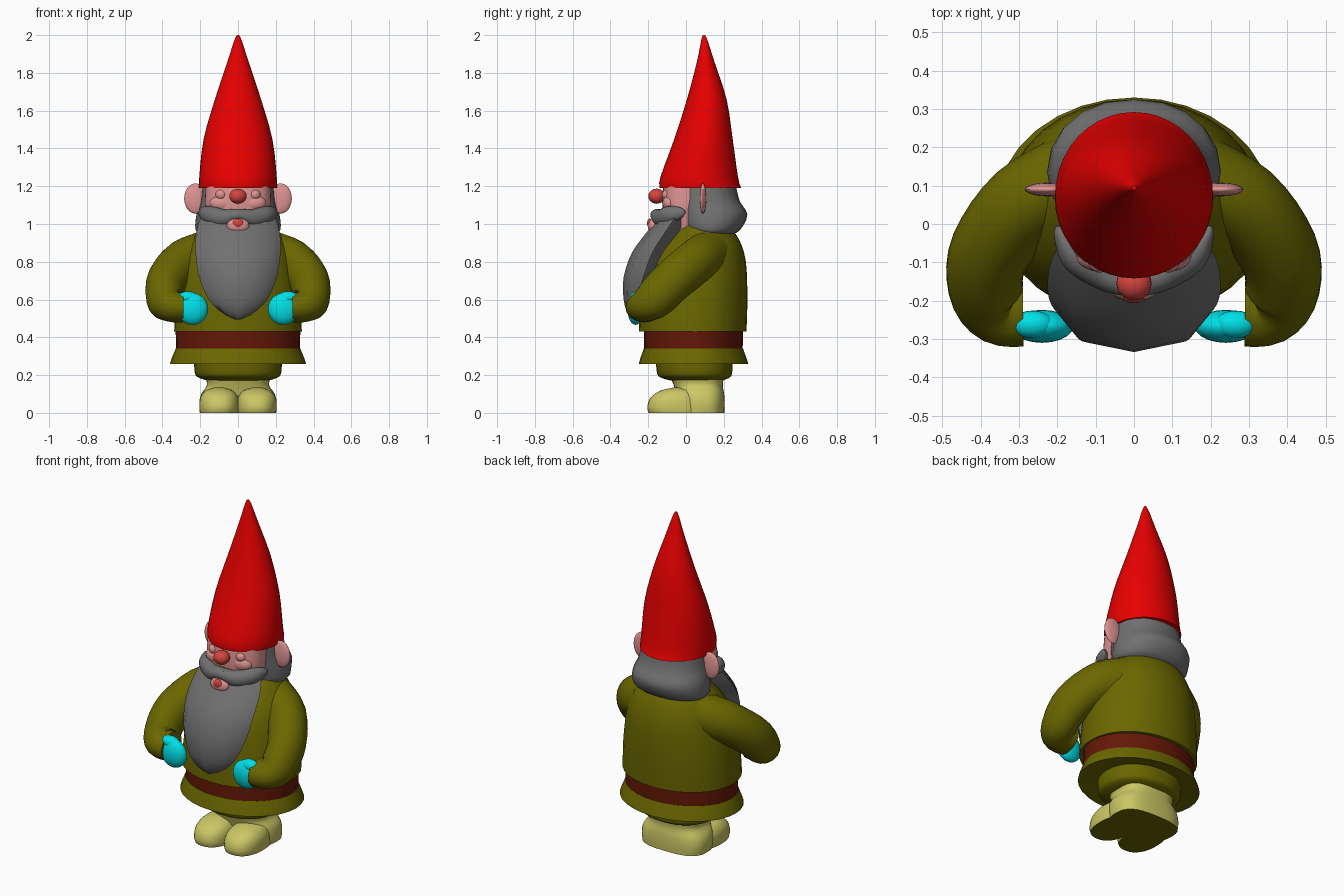
import bpy, bmesh, math
from mathutils import Vector

if "Cube" in bpy.data.objects:
    bpy.data.objects.remove(bpy.data.objects["Cube"])


def material(name, rgb):
    m = bpy.data.materials.new(name)
    m.diffuse_color = (*rgb, 1)
    m.use_nodes = True
    m.node_tree.nodes["Principled BSDF"].inputs["Base Color"].default_value = m.diffuse_color
    return m


RED = material("hat red", (0.80, 0.0, 0.0))
OLIVE = material("olive cloth", (0.145, 0.135, 0.0))
GREY = material("grey hair", (0.165, 0.165, 0.165))
SKIN = material("pink skin", (0.74, 0.30, 0.29))
ROSE = material("rosy red", (0.66, 0.06, 0.05))
BROWN = material("belt brown", (0.13, 0.009, 0.002))
CYAN = material("cyan mitten", (0.0, 0.74, 0.80))
KHAKI = material("khaki boot", (0.60, 0.57, 0.13))


def spline(rows, steps):
    """Catmull-Rom interpolation of rows of numbers."""
    out = []
    for i in range(len(rows) - 1):
        a, b, c, d = (rows[max(i - 1, 0)], rows[i], rows[i + 1],
                      rows[min(i + 2, len(rows) - 1)])
        for s in range(steps):
            t = s / steps
            out.append([0.5 * (2 * q + (r - p) * t + (2 * p - 5 * q + 4 * r - u) * t * t
                               + (3 * q - p - 3 * r + u) * t ** 3)
                        for p, q, r, u in zip(a, b, c, d)])
    out.append(list(rows[-1]))
    return out


def skin_rings(name, rings, mat, angle=45, base=None):
    """Bridge equal rings of points into one closed surface; base colours the bottom."""
    bm = bmesh.new()
    vs = [[bm.verts.new(p) for p in ring] for ring in rings]
    n = len(vs[0])
    for a, b in zip(vs, vs[1:]):
        for i in range(n):
            j = (i + 1) % n
            bm.faces.new((a[i], a[j], b[j], b[i]))
    bottom = bm.faces.new(vs[0][::-1])
    bm.faces.new(vs[-1])
    if base:
        bottom.material_index = 1
    bmesh.ops.recalc_face_normals(bm, faces=bm.faces)
    finish(name, bm, [mat, base] if base else [mat], angle)


def finish(name, bm, mats, angle=45):
    me = bpy.data.meshes.new(name)
    bm.to_mesh(me)
    bm.free()
    for m in mats:
        me.materials.append(m)
    me.polygons.foreach_set("use_smooth", [True] * len(me.polygons))
    me.set_sharp_from_angle(angle=math.radians(angle))
    bpy.context.collection.objects.link(bpy.data.objects.new(name, me))


def loft(name, rows, mat, x=0, p=2, steps=3, n=32, **opts):
    """Stack of oval rings; each row is z, half width, front y, back y."""
    rings = []
    for z, rx, y0, y1 in (spline(rows, steps) if steps > 1 else rows):
        ring = []
        for i in range(n):
            a = math.tau * i / n
            c, s = math.cos(a), math.sin(a)
            ring.append((x + rx * math.copysign(abs(c) ** (2 / p), c),
                         (y0 + y1) / 2 + (y1 - y0) / 2 * math.copysign(abs(s) ** (2 / p), s), z))
        rings.append(ring)
    skin_rings(name, rings, mat, **opts)


def tube(name, rows, mat, side=1, steps=4, n=20):
    """Swept oval; each row is x, y, z, sideways radius, upright radius."""
    pts = spline(rows, steps)
    rings = []
    for i, r in enumerate(pts):
        t = (Vector(pts[min(i + 1, len(pts) - 1)][:3]) - Vector(pts[max(i - 1, 0)][:3])).normalized()
        u = t.cross(Vector((0, 0, 1))).normalized()
        v = u.cross(t)
        ring = []
        for k in range(n):
            a = math.tau * k / n
            q = Vector(r[:3]) + u * r[3] * math.cos(a) + v * r[4] * math.sin(a)
            ring.append((q.x * side, q.y, q.z))
        rings.append(ring)
    skin_rings(name, rings, mat)


def ball(name, centre, radii, mat):
    bm = bmesh.new()
    bmesh.ops.create_uvsphere(bm, u_segments=20, v_segments=12, radius=1)
    bmesh.ops.scale(bm, vec=radii, verts=bm.verts)
    bmesh.ops.translate(bm, vec=centre, verts=bm.verts)
    finish(name, bm, [mat])


# Tall pointed hat, leaning back a little
loft("hat", [(1.19, .205, -.14, .292), (1.25, .205, -.135, .275), (1.45, .182, -.062, .247),
             (1.66, .122, .005, .215), (1.86, .056, .058, .15), (1.97, .02, .08, .115),
             (2.0, .006, .089, .101)], RED, n=40)

# Head and hair
loft("head", [(.96, .15, -.09, .1), (1.08, .175, -.125, .12), (1.2, .172, -.12, .12)],
     SKIN, p=2.5)
loft("hair", [(.94, .19, .02, .235), (.97, .225, -.02, .288), (1.05, .22, -.05, .325),
              (1.12, .2, -.065, .285), (1.2, .19, -.065, .265)], GREY, p=2.2, n=20)

# Face details
ball("nose", (0, -.155, 1.147), (.046, .044, .04), ROSE)
ball("lower_lip", (0, -.172, .99), (.06, .03, .042), SKIN)
ball("tongue", (0, -.192, 1.003), (.028, .014, .026), ROSE)

# Beard, eight-sided with a ridge down the front
loft("beard", [(.495, .012, -.285, -.26), (.53, .085, -.31, -.23), (.6, .155, -.33, -.19),
               (.72, .206, -.33, -.12), (.85, .225, -.285, -.07), (.96, .22, -.205, -.01),
               (1.04, .195, -.14, .03)], GREY, n=8, angle=60)

# Coat, belt and flared hem
loft("coat", [(.43, .338, -.25, .32), (.6, .328, -.24, .325), (.8, .295, -.2, .317),
              (.92, .245, -.12, .28), (1.0, .18, -.04, .22)], OLIVE, p=2.1)
loft("belt", [(.335, .328, -.222, .3), (.435, .33, -.222, .302)], BROWN, steps=1)
loft("coat_hem", [(.28, .2, -.13, .21), (.26, .36, -.25, .33), (.285, .353, -.243, .322),
                  (.34, .33, -.224, .302)], OLIVE, steps=1)

# Trousers
loft("trousers", [(.172, .165, -.085, .195), (.19, .215, -.14, .235),
                  (.22, .23, -.155, .245), (.29, .232, -.16, .245)], OLIVE, p=2.2)

# Boots with dark soles
loft("boot_heels", [(0, .2, -.04, .203), (.05, .205, -.04, .205), (.1, .195, -.05, .202),
                    (.145, .165, -.065, .195), (.185, .172, -.08, .2)],
     KHAKI, p=2.8, base=OLIVE)

for s, label in ((-1, "left"), (1, "right")):
    loft(label + "_boot_toe", [(0, .102, -.197, .1), (.03, .105, -.205, .1), (.08, .1, -.188, .09),
                               (.118, .072, -.135, .06), (.135, .02, -.06, .0)],
         KHAKI, x=s * .1, p=2.3, base=OLIVE)
    # Sleeve bent forward, with mitten and thumb
    tube(label + "_sleeve", [(.15, .12, .84, .12, .13), (.285, .05, .80, .112, .12),
                             (.375, -.07, .70, .106, .115), (.387, -.165, .605, .098, .108),
                             (.35, -.215, .565, .1, .085), (.29, -.22, .56, .1, .08)], OLIVE, s)
    ball(label + "_mitten", (s * .24, -.267, .55), (.082, .043, .084), CYAN)
    ball(label + "_thumb", (s * .265, -.262, .61), (.055, .036, .034), CYAN)
    # Ear, eye, cheek and moustache half
    ball(label + "_ear", (s * .225, .09, 1.135), (.06, .018, .08), SKIN)
    ball(label + "_eye", (s * .09, -.095, 1.155), (.03, .032, .03), SKIN)
    ball(label + "_cheek", (s * .085, -.085, 1.11), (.065, .04, .045), SKIN)
    tube(label + "_moustache", [(-.02, -.148, 1.046, .04, .034), (.02, -.148, 1.046, .04, .034),
                                (.08, -.13, 1.032, .042, .047), (.15, -.085, 1.048, .042, .047),
                                (.19, -.03, 1.06, .02, .03), (.2, -.005, 1.065, .005, .008)], GREY, s)
